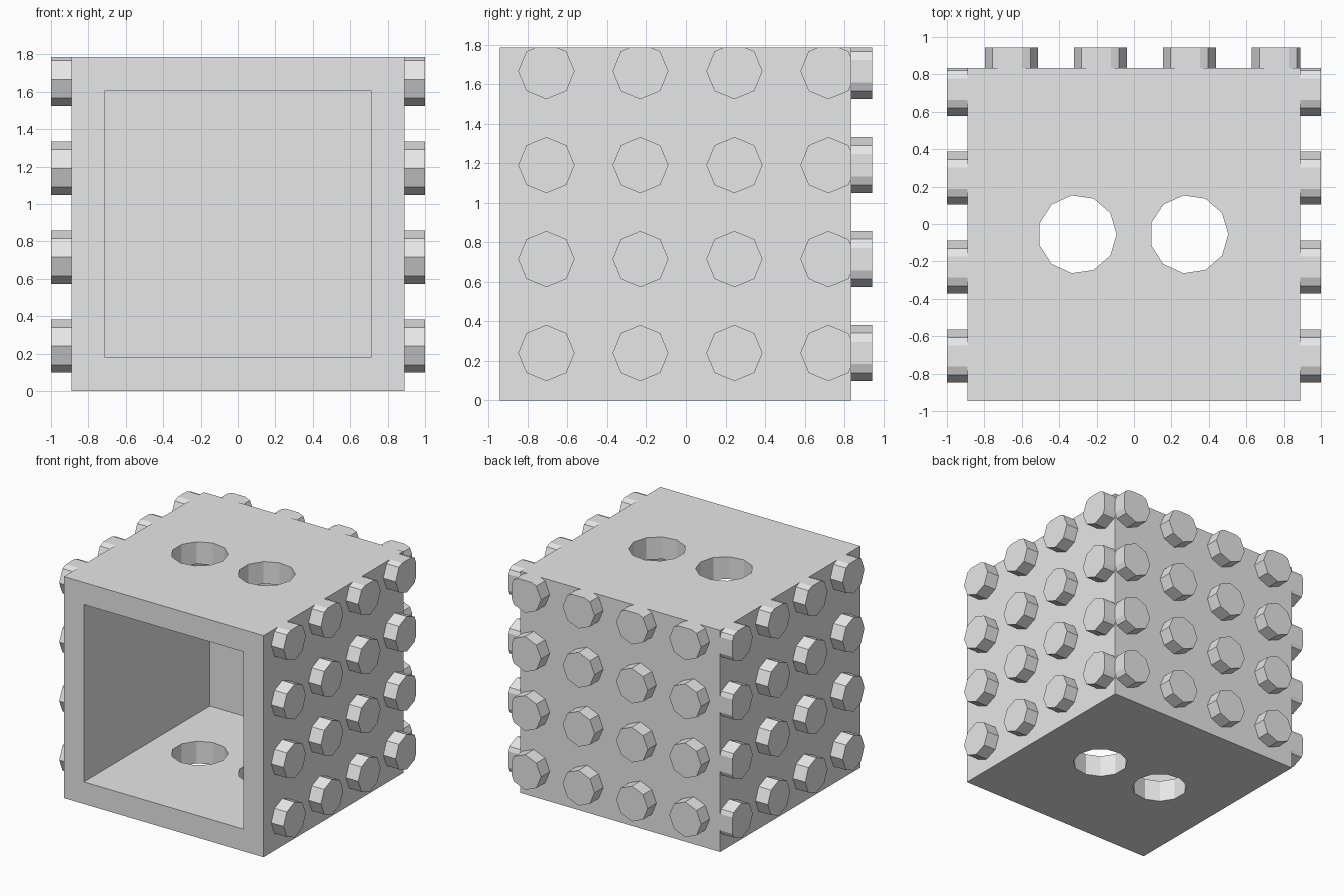
import bpy
import bmesh
import math
from mathutils import Vector

if "Cube" in bpy.data.objects:
    bpy.data.objects.remove(bpy.data.objects["Cube"], do_unlink=True)

# Overall sizes
HALF_X, FRONT, BACK, TOP = 0.89, -0.945, 0.835, 1.785
WALL, STUD_R, STUD_H, STEP = 0.178, 0.142, 0.11, 0.4755

grey = bpy.data.materials.new("light_grey")
grey.use_nodes = True
grey.diffuse_color = (0.8, 0.8, 0.8, 1)
grey.node_tree.nodes["Principled BSDF"].inputs["Base Color"].default_value = (0.8, 0.8, 0.8, 1)


def add_object(name, bm):
    bmesh.ops.recalc_face_normals(bm, faces=bm.faces)
    mesh = bpy.data.meshes.new(name)
    bm.to_mesh(mesh)
    bm.free()
    mesh.materials.append(grey)
    obj = bpy.data.objects.new(name, mesh)
    bpy.context.scene.collection.objects.link(obj)
    return obj


def add_prism(bm, center, u, v, radius, sides, depth):
    """Regular prism: ring in the u-v plane, first corner along u, extruded by depth."""
    c, u, v, depth = Vector(center), Vector(u), Vector(v), Vector(depth)
    angles = [2 * math.pi * i / sides for i in range(sides)]
    low = [bm.verts.new(c + radius * (u * math.cos(a) + v * math.sin(a))) for a in angles]
    high = [bm.verts.new(p.co + depth) for p in low]
    bm.faces.new(low)
    bm.faces.new(high)
    for i in range(sides):
        j = (i + 1) % sides
        bm.faces.new((low[i], low[j], high[j], high[i]))


def box(name, lo, hi):
    bm = bmesh.new()
    bmesh.ops.create_cube(bm, size=1)
    for p in bm.verts:
        p.co = [hi[k] if p.co[k] > 0 else lo[k] for k in range(3)]
    return add_object(name, bm)


# Hollow box, open at the front, with holes through its top and floor
body = box("box_body", (-HALF_X, FRONT, 0), (HALF_X, BACK, TOP))
cutters = [box("cavity_cutter", (-HALF_X + WALL, FRONT - 0.2, WALL),
               (HALF_X - WALL, BACK - WALL, TOP - WALL))]
for x in (-0.303, 0.294):
    bm = bmesh.new()
    add_prism(bm, (x, -0.055, -0.2), (1, 0, 0), (0, 1, 0), 0.21, 11, (0, 0, TOP + 0.4))
    cutters.append(add_object("hole_cutter", bm))
for cutter in cutters:
    cutter.hide_render = True
    mod = body.modifiers.new("cut", "BOOLEAN")
    mod.operation, mod.solver, mod.object = "DIFFERENCE", "EXACT", cutter
bpy.context.view_layer.update()
evaluated = body.evaluated_get(bpy.context.evaluated_depsgraph_get())
cut_mesh = bpy.data.meshes.new_from_object(evaluated)
body.modifiers.clear()
body.data = cut_mesh
for cutter in cutters:
    bpy.data.objects.remove(cutter, do_unlink=True)


# Four by four octagonal studs on a wall, trimmed flush with the box edges
def stud_grid(name, origin, u, normal, trims):
    bm = bmesh.new()
    for i in range(4):
        for j in range(4):
            center = Vector(origin) + Vector(u) * STEP * i + Vector((0, 0, STEP * j))
            add_prism(bm, center, u, (0, 0, 1), STUD_R, 8, Vector(normal) * STUD_H)
    for point, direction in trims:
        bmesh.ops.bisect_plane(bm, geom=bm.verts[:] + bm.edges[:] + bm.faces[:],
                               plane_co=point, plane_no=direction, clear_outer=True)
        bmesh.ops.holes_fill(bm, edges=bm.edges[:], sides=0)
    add_object(name, bm)


top_trim = ((0, 0, TOP), (0, 0, 1))
back_trim = ((0, BACK, 0), (0, 1, 0))
left_trim = ((HALF_X, 0, 0), (1, 0, 0))
for name, side in (("left_studs", 1), ("right_studs", -1)):
    stud_grid(name, (side * HALF_X, -0.706, 0.24), (0, 1, 0), (side, 0, 0), (top_trim, back_trim))
stud_grid("back_studs", (-0.655, BACK, 0.24), (1, 0, 0), (0, 1, 0), (top_trim, left_trim))
